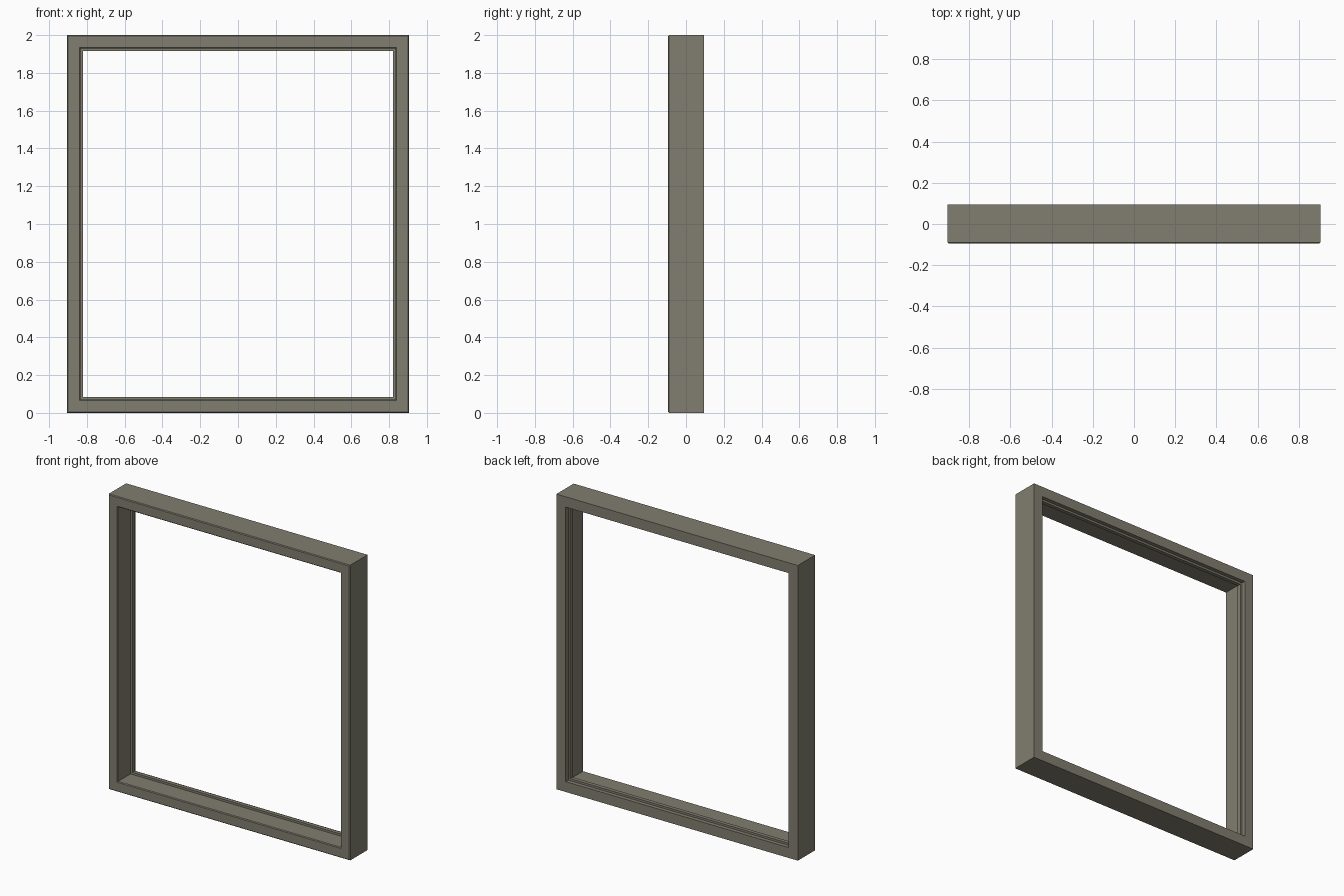
import bpy, bmesh

if "Cube" in bpy.data.objects:
    bpy.data.objects.remove(bpy.data.objects["Cube"])

W, H = 0.905, 2.0   # half width, height

# cross-section: (inset from the outer edge, depth y), front is -y
C = 0.005
PROFILE = [
    (0.0, 0.095), (0.0, -0.095 + C), (C, -0.095),          # outer side, front chamfer
    (0.07 - C, -0.095), (0.07, -0.095 + C),                # front face, inner chamfer
    (0.07, 0.042), (0.084, 0.042),                         # inner side, stop lip
    (0.084, 0.068), (0.07, 0.068), (0.07, 0.095),          # rebate at the back
]


def sweep_frame(name, profile):
    """Mitred sweep of the profile around the rectangle."""
    bm = bmesh.new()
    rings = []
    for sx, top in ((-1, 0), (1, 0), (1, 1), (-1, 1)):
        rings.append([bm.verts.new((sx * (W - d), y, H - d if top else d))
                      for d, y in profile])
    n = len(profile)
    for i in range(4):
        a, b = rings[i], rings[(i + 1) % 4]
        for j in range(n):
            k = (j + 1) % n
            bm.faces.new((a[j], b[j], b[k], a[k]))
    bmesh.ops.recalc_face_normals(bm, faces=bm.faces[:])
    mesh = bpy.data.meshes.new(name)
    bm.to_mesh(mesh)
    bm.free()
    ob = bpy.data.objects.new(name, mesh)
    bpy.context.collection.objects.link(ob)
    return ob


# window frame
frame = sweep_frame("window_frame", PROFILE)
mat = bpy.data.materials.new("olive_grey")
mat.diffuse_color = (0.22, 0.21, 0.16, 1)
mat.use_nodes = True
mat.node_tree.nodes["Principled BSDF"].inputs["Base Color"].default_value = mat.diffuse_color
frame.data.materials.append(mat)
